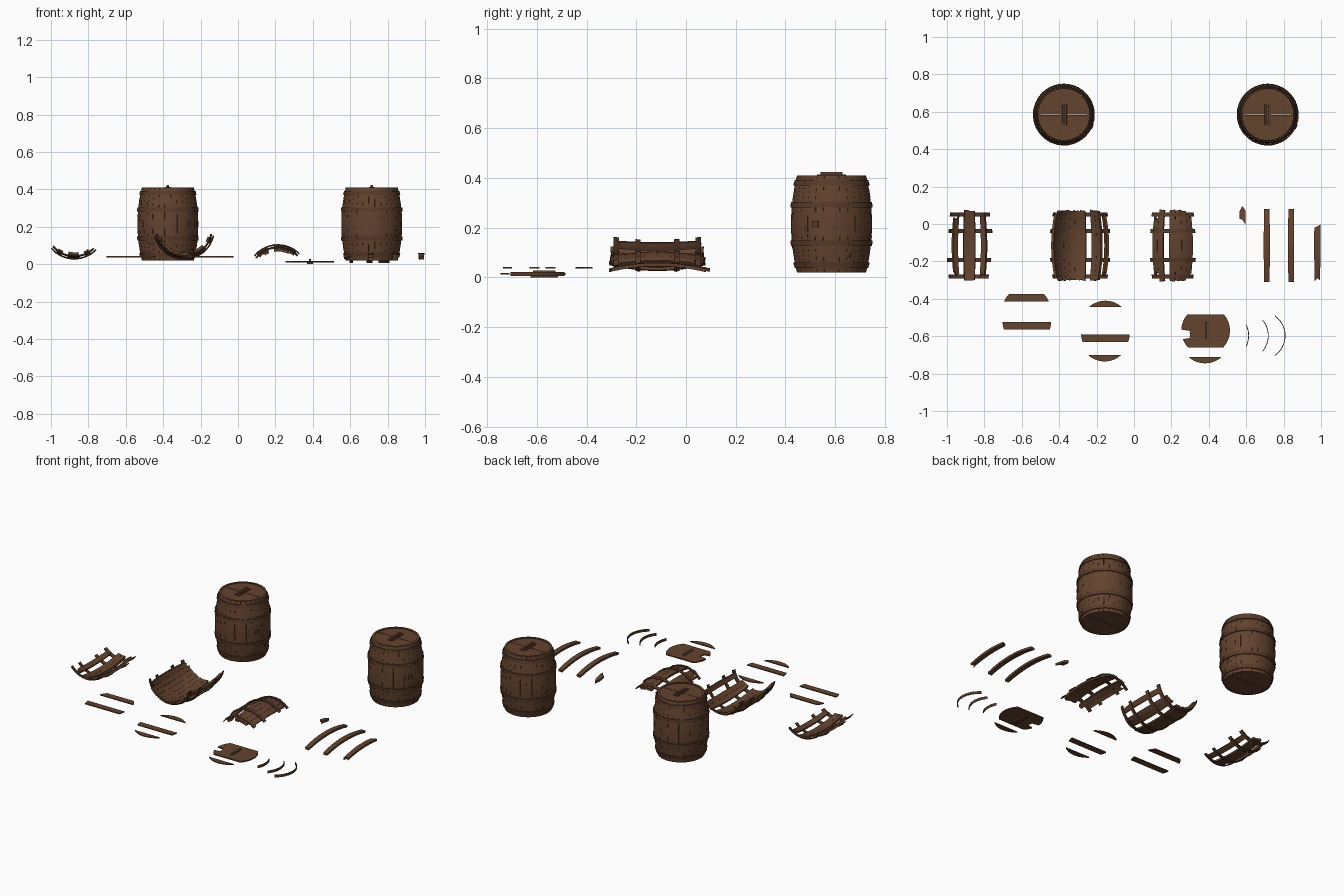
import bpy
import bmesh
import random
from math import sin, cos, radians, sqrt
from mathutils import Matrix

random.seed(4)
if "Cube" in bpy.data.objects:
    bpy.data.objects.remove(bpy.data.objects["Cube"])


def material(name, rgb):
    m = bpy.data.materials.new(name)
    m.use_nodes = True
    m.diffuse_color = (*rgb, 1)
    m.node_tree.nodes["Principled BSDF"].inputs["Base Color"].default_value = (*rgb, 1)
    return m


MATS = [material("oak brown", (0.125, 0.056, 0.028)),
        material("hoop brown", (0.095, 0.043, 0.022)),
        material("crack dark", (0.03, 0.014, 0.008))]
WOOD, HOOP, DARK = range(3)
HALF, STEP, THICK = 0.195, 12, 0.014
HOOPS = (-0.165, -0.078, 0.078, 0.165)


def finish(bm, name, loc, upright=False):
    bmesh.ops.recalc_face_normals(bm, faces=bm.faces[:])
    if upright:
        bm.transform(Matrix.Rotation(radians(90), 4, "X"))
    mesh = bpy.data.meshes.new(name)
    bm.to_mesh(mesh)
    bm.free()
    for m in MATS:
        mesh.materials.append(m)
    obj = bpy.data.objects.new(name, mesh)
    obj.location = loc
    bpy.context.collection.objects.link(obj)
    return obj


def bulge(s):
    return 0.163 - 0.024 * (s / HALF) ** 2


def shell(bm, s0, s1, a0, a1, inner, outer, mat, up=1, ns=8, na=2, jag=0.0):
    """Curved block on the barrel surface; s runs along the axis, a around it."""
    grid = []
    for i in range(na + 1):
        a = radians(a0 + (a1 - a0) * i / na)
        lo, hi = s0 + random.uniform(0, jag), s1 - random.uniform(0, jag)
        column = []
        for j in range(ns + 1):
            s = lo + (hi - lo) * j / ns
            column.append([bm.verts.new((r * sin(a), s, up * r * cos(a)))
                           for r in (bulge(s) + inner, bulge(s) + outer)])
        grid.append(column)

    def quad(*v):
        bm.faces.new(v).material_index = mat
    for i in range(na):
        for j in range(ns):
            p, q, r, t = grid[i][j], grid[i + 1][j], grid[i + 1][j + 1], grid[i][j + 1]
            for k in (0, 1):
                quad(p[k], q[k], r[k], t[k])
        for j in (0, ns):
            p, q = grid[i][j], grid[i + 1][j]
            quad(p[0], q[0], q[1], p[1])
    for i in (0, na):
        for j in range(ns):
            p, q = grid[i][j], grid[i][j + 1]
            quad(p[0], q[0], q[1], p[1])


def stave(bm, a, s0=-HALF, s1=HALF, up=1, jag=0.0):
    shell(bm, s0, s1, a - STEP / 2 + 0.12, a + STEP / 2 - 0.12, -THICK, 0, WOOD, up, jag=jag)


def hoop(bm, s, a0, a1, up=1):
    n = max(2, int((a1 - a0) / 6))
    shell(bm, s - 0.011, s + 0.011, a0, a1, -0.001, 0.005, HOOP, up, ns=1, na=n)
    # Rivets along the hoop
    a = a0 + 8
    while a < a1 - 4:
        shell(bm, s - 0.003, s + 0.003, a - 1, a + 1, 0.004, 0.007, HOOP, up, ns=1, na=1)
        a += 36


def lid_slice(name, x, y, z, y0, y1, radius=0.13, thick=0.008, notch=None):
    """Board cut from a round lid between two parallel lines."""
    bm = bmesh.new()
    rows = [y0 + (y1 - y0) * i / 24 for i in range(25)]
    half = [sqrt(max(radius ** 2 - v * v, 1e-6)) for v in rows]
    pts = [(h, v) for h, v in zip(half, rows)]
    for h, v in reversed(list(zip(half, rows))):
        if notch and notch[0] < v < notch[1]:
            h = notch[2] + random.uniform(-0.006, 0.006)
        pts.append((-h, v))
    face = bm.faces.new([bm.verts.new((px, py, -thick / 2)) for px, py in pts])
    new = bmesh.ops.extrude_face_region(bm, geom=[face])["geom"]
    bmesh.ops.translate(bm, vec=(0, 0, thick),
                        verts=[v for v in new if isinstance(v, bmesh.types.BMVert)])
    return finish(bm, name, (x, y, z))


def box(bm, size, z, mat):
    geom = bmesh.ops.create_cube(bm, size=1)["verts"]
    bmesh.ops.scale(bm, vec=size, verts=geom)
    bmesh.ops.translate(bm, vec=(0, 0, z), verts=geom)
    for f in {f for v in geom for f in v.link_faces}:
        f.material_index = mat


def handle(name, loc):
    bm = bmesh.new()
    box(bm, (0.032, 0.118, 0.008), 0.004, HOOP)
    box(bm, (0.013, 0.09, 0.012), 0.012, WOOD)
    obj = finish(bm, name, loc)
    bev = obj.modifiers.new("rounded", "BEVEL")
    bev.width, bev.segments = 0.003, 2


def barrel(side, x, y):
    zc = 0.215
    bm = bmesh.new()
    for a in range(0, 360, STEP):
        stave(bm, a)
    for s in HOOPS:
        hoop(bm, s, 0, 360)
    # Bung
    shell(bm, -0.012, 0.012, 62.5, 71.5, -0.001, 0.006, HOOP, ns=3, na=3)
    # Fine cracks in the wood
    for _ in range(36):
        a, s = random.uniform(0, 360), random.uniform(-0.15, 0.13)
        shell(bm, s, s + random.uniform(0.006, 0.035), a, a + 0.8, -0.001, 0.0008, DARK, ns=1, na=1)
    finish(bm, side + "_barrel", (x, y, zc), upright=True)
    # Two half boards close each end
    for end, z in (("top", zc + 0.187), ("bottom", zc - 0.187)):
        lid_slice(f"{side}_{end}_front_board", x, y, z, -0.13, -0.0015)
        lid_slice(f"{side}_{end}_back_board", x, y, z, 0.0015, 0.13)
    handle(side + "_lid_handle", (x, y, zc + 0.191))


barrel("right", -0.375, 0.585)
barrel("left", 0.715, 0.585)


def wreck(name, x, z, up, first, count, missing, overhang):
    """Broken piece of barrel wall lying on its side."""
    bm = bmesh.new()
    for i in range(count):
        if i in missing:
            continue
        edge = i in (0, count - 1)
        cut = random.uniform(0.01, 0.05) if edge else random.uniform(0, 0.008)
        stave(bm, first + i * STEP, -HALF + cut, HALF - cut, up, 0.03 if edge else 0.008)
    last = first + (count - 1) * STEP
    for s in HOOPS:
        hoop(bm, s, first - STEP / 2 - random.uniform(0.5, 1) * overhang,
             last + STEP / 2 + random.uniform(0.5, 1) * overhang, up)
    finish(bm, name, (x, -0.115, z))


wreck("small_wall_fragment", -0.875, 0.19, -1, -32, 6, {1, 4}, 13)
wreck("large_wall_fragment", -0.288, 0.189, -1, -66, 12, {7, 10}, 8)
wreck("overturned_wall_fragment", 0.213, -0.058, 1, -39, 7, {2}, 7)

# Loose staves
for name, x, s0, s1, jag in (("stave_stub", 0.58, 0.085, HALF, 0.04),
                             ("loose_stave_1", 0.71, -HALF, HALF, 0),
                             ("loose_stave_2", 0.84, -HALF, HALF, 0),
                             ("broken_stave", 0.98, -HALF, 0.115, 0.03)):
    bm = bmesh.new()
    stave(bm, 0, s0, s1, jag=jag)
    finish(bm, name, (x, -0.115 + (0.02 if x < 0.6 else 0), -0.103))

# Loose lid boards
for i, (x, y, z, y0, y1) in enumerate((
        (-0.575, -0.465, 0.04, 0.05, 0.09), (-0.573, -0.52, 0.04, -0.045, -0.005),
        (-0.153, -0.54, 0.04, 0.095, 0.13), (-0.153, -0.585, 0.04, -0.045, -0.005),
        (-0.157, -0.605, 0.04, -0.13, -0.095), (0.38, -0.615, 0.015, -0.13, -0.095))):
    lid_slice(f"lid_board_{i + 1}", x, y, z, y0, y1, thick=0.006)

# Broken lid with its handle
lid_slice("broken_lid", 0.383, -0.57, 0.014, -0.09, 0.086, notch=(-0.045, 0.005, 0.085))
handle("broken_lid_handle", (0.385, -0.57, 0.01))
bm = bmesh.new()
box(bm, (0.03, 0.11, 0.01), 0.005, HOOP)
finish(bm, "broken_lid_brace", (0.385, -0.57, 0))

# Loose hoop strips
for i, (right, y, spread) in enumerate(((0.615, -0.597, 27), (0.72, -0.597, 40), (0.81, -0.597, 55))):
    bm = bmesh.new()
    shell(bm, -0.008, 0.008, 90 - spread, 90 + spread, -0.035, -0.031, HOOP, ns=1, na=14)
    finish(bm, f"hoop_strip_{i + 1}", (right - 0.132, y, 0.014), upright=True)
